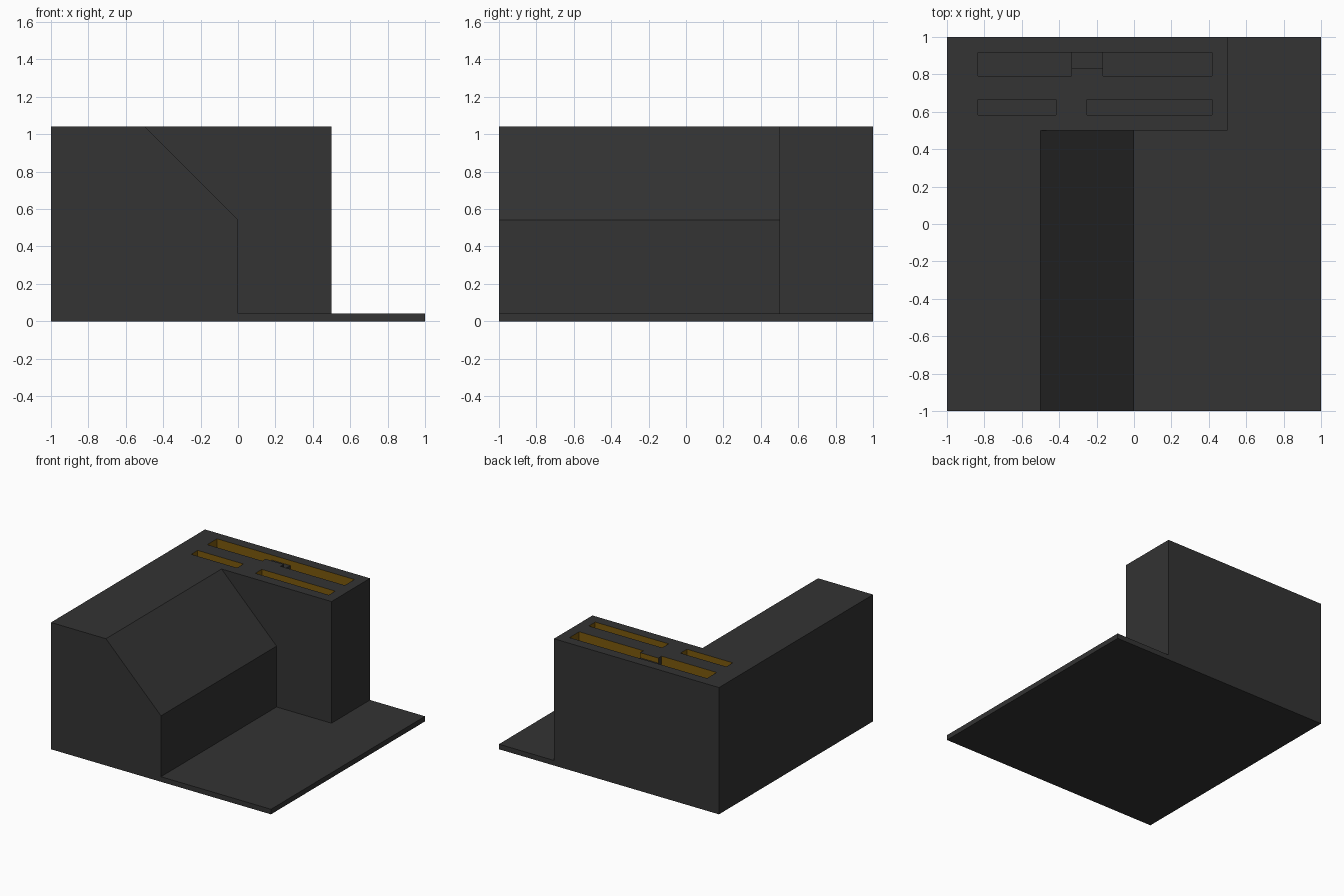
import bpy, bmesh, math

if "Cube" in bpy.data.objects:
    bpy.data.objects.remove(bpy.data.objects["Cube"])

PLATE, TOP = 1 / 24, 25 / 24


def material(name, rgb):
    m = bpy.data.materials.new(name)
    m.diffuse_color = (*rgb, 1)
    m.use_nodes = True
    m.node_tree.nodes["Principled BSDF"].inputs["Base Color"].default_value = m.diffuse_color
    return m


DARK = material("dark_grey", (0.033, 0.033, 0.033))
GOLD = material("dark_gold", (0.2, 0.1, 0.004))


def prism(name, profile, y0, y1, gold_face=None):
    """Extrude an x-z profile from y0 to y1; gold_face picks the gold faces."""
    bm = bmesh.new()
    face = bm.faces.new([bm.verts.new((x, y0, z)) for x, z in profile])
    ext = bmesh.ops.extrude_face_region(bm, geom=[face])
    new = [v for v in ext["geom"] if isinstance(v, bmesh.types.BMVert)]
    bmesh.ops.translate(bm, verts=new, vec=(0, y1 - y0, 0))
    bmesh.ops.recalc_face_normals(bm, faces=bm.faces)
    for f in bm.faces:
        f.material_index = int(bool(gold_face and gold_face(f)))
    mesh = bpy.data.meshes.new(name)
    bm.to_mesh(mesh)
    bm.free()
    mesh.materials.append(DARK)
    mesh.materials.append(GOLD)
    ob = bpy.data.objects.new(name, mesh)
    bpy.context.collection.objects.link(ob)
    return ob


def box(name, x0, x1, y0, y1, z0, z1, gold_face=None):
    return prism(name, [(x0, z0), (x1, z0), (x1, z1), (x0, z1)], y0, y1, gold_face)


def combine(target, other, operation):
    mod = target.modifiers.new(operation.lower(), "BOOLEAN")
    mod.operation, mod.solver, mod.object = operation, "EXACT", other
    mod.material_mode = "TRANSFER"
    bpy.context.view_layer.objects.active = target
    bpy.ops.object.modifier_apply(modifier=mod.name)
    bpy.data.objects.remove(other)


# Base plate with the sloped side block and the rear block grown from it
body = box("slotted_block_body", -1, 1, -1, 1, 0, PLATE)
slope = [(-1, 0), (0, 0), (0, TOP - 0.5), (-0.5, TOP), (-1, TOP)]
combine(body, prism("sloped_side_block", slope, -1, 0.5), "UNION")
combine(body, box("rear_block", -1, 0.5, 0.5, 1, 0, TOP), "UNION")


# Slot walls are gold; floors and the sides of the dividing wall stay dark
def slot_wall(f):
    c = f.calc_center_median()
    divider = abs(f.normal.x) > 0.5 and c.y > 0.75 and -0.4 < c.x < -0.1
    return abs(f.normal.z) < 0.5 and not divider


# Four pockets (x0, x1, y0, y1 in twelfths)
for x0, x1, y0, y1 in [(-10, -4, 9.5, 11), (-2, 5, 9.5, 11),
                       (-10, -5, 7, 8), (-3, 5, 7, 8)]:
    combine(body, box("pocket_cutter", x0 / 12, x1 / 12, y0 / 12, y1 / 12,
                      PLATE, TOP + 0.1, slot_wall), "DIFFERENCE")

# Shallow notch joining the two back pockets
combine(body, box("notch_cutter", -4.3 / 12, -1.7 / 12, 10 / 12, 11 / 12,
                  TOP - 1 / 24, TOP + 0.1, slot_wall), "DIFFERENCE")

# Merge coplanar faces
bm = bmesh.new()
bm.from_mesh(body.data)
bmesh.ops.remove_doubles(bm, verts=bm.verts, dist=1e-5)
bmesh.ops.dissolve_limit(bm, angle_limit=math.radians(1), verts=bm.verts,
                         edges=bm.edges, delimit={"MATERIAL"})
bm.to_mesh(body.data)
bm.free()
